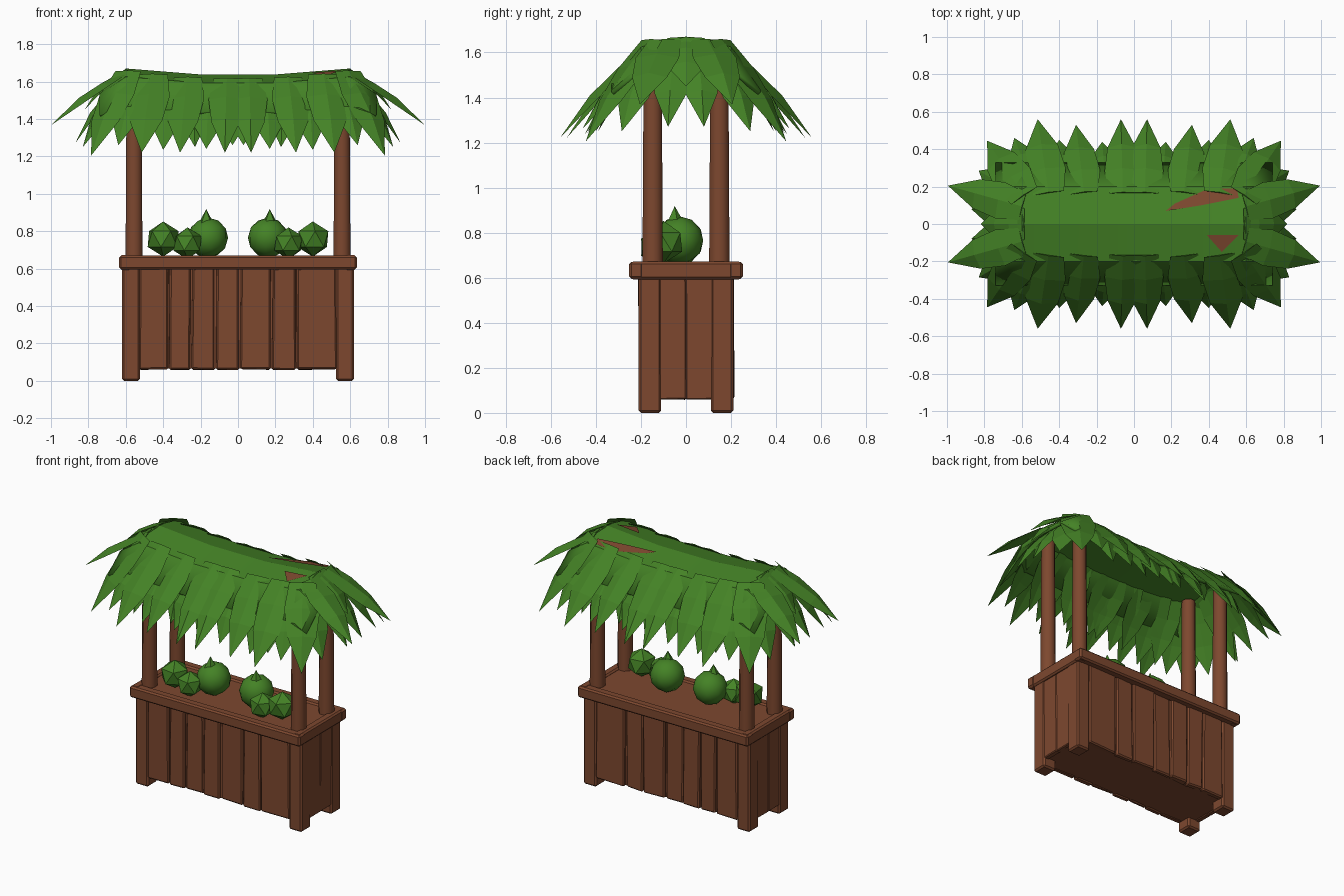
import bpy, bmesh, math, random
from mathutils import Vector, Matrix

if "Cube" in bpy.data.objects:
    bpy.data.objects.remove(bpy.data.objects["Cube"])
random.seed(4)


def material(name, col):
    m = bpy.data.materials.new(name)
    m.diffuse_color = (*col, 1)
    m.use_nodes = True
    m.node_tree.nodes["Principled BSDF"].inputs["Base Color"].default_value = m.diffuse_color
    return m


GREEN = material("palm green", (0.058, 0.225, 0.019))
BROWN = material("wood brown", (0.205, 0.064, 0.028))


def finish(name, bm, mat, smooth=None):
    bmesh.ops.recalc_face_normals(bm, faces=bm.faces)
    me = bpy.data.meshes.new(name)
    bm.to_mesh(me)
    bm.free()
    me.materials.append(mat)
    ob = bpy.data.objects.new(name, me)
    bpy.context.collection.objects.link(ob)
    if smooth:
        bpy.ops.object.select_all(action='DESELECT')
        ob.select_set(True)
        bpy.context.view_layer.objects.active = ob
        bpy.ops.object.shade_smooth_by_angle(angle=math.radians(smooth))
    return ob


def add_box(bm, x0, x1, y0, y1, z0, z1, bevel=0.0, jitter=0.0):
    m = Matrix.Translation(((x0+x1)/2, (y0+y1)/2, (z0+z1)/2)) @ Matrix.Diagonal((x1-x0, y1-y0, z1-z0, 1))
    vs = bmesh.ops.create_cube(bm, size=1, matrix=m)["verts"]
    for v in vs:
        v.co += Vector([random.uniform(-jitter, jitter) for _ in range(3)])
    if bevel:
        edges = list({e for v in vs for e in v.link_edges})
        bmesh.ops.bevel(bm, geom=edges, offset=bevel, segments=1, affect='EDGES')


# counter body: core, uneven planks, corner legs
bm = bmesh.new()
add_box(bm, -0.6, 0.6, -0.19, 0.19, 0.065, 0.62)
finish("counter_core", bm, BROWN)

bm = bmesh.new()
xs = [-0.53, -0.37, -0.25, -0.12, 0.01, 0.18, 0.31, 0.53]
for s in (-1, 1):
    for a, b in zip(xs, xs[1:]):
        d = random.uniform(0.198, 0.212)
        add_box(bm, a+0.004, b-0.004, min(s*d, s*0.17), max(s*d, s*0.17), 0.06, 0.605, 0.008, 0.004)
    for a, b in ((-0.12, 0.0), (0.0, 0.12)):
        add_box(bm, min(s*0.58, s*0.615), max(s*0.58, s*0.615), a, b, 0.06, 0.605, 0.005, 0.002)
finish("counter_planks", bm, BROWN)

bm = bmesh.new()
for sx in (-1, 1):
    for sy in (-1, 1):
        add_box(bm, min(sx*0.525, sx*0.62), max(sx*0.525, sx*0.62),
                min(sy*0.11, sy*0.21), max(sy*0.11, sy*0.21), 0, 0.61, 0.01)
finish("corner_legs", bm, BROWN)

# counter top with a rim
bm = bmesh.new()
add_box(bm, -0.6, 0.6, -0.22, 0.22, 0.6, 0.66)
for s in (-1, 1):
    add_box(bm, -0.635, 0.635, min(s*0.19, s*0.252), max(s*0.19, s*0.252), 0.595, 0.67, 0.01)
    add_box(bm, min(s*0.575, s*0.632), max(s*0.575, s*0.632), -0.245, 0.245, 0.593, 0.672, 0.01)
finish("counter_top", bm, BROWN)

# four posts
bm = bmesh.new()
for sx in (-1, 1):
    for sy in (-1, 1):
        bmesh.ops.create_cone(bm, cap_ends=True, segments=8, radius1=0.049, radius2=0.043, depth=0.95,
                              matrix=Matrix.Translation((sx*0.556, sy*0.148, 1.125)) @ Matrix.Rotation(math.pi/8, 4, 'Z'))
finish("posts", bm, BROWN, 50)


# roof shell: sagging ridge with sloped skirt
def lerp(t, table):
    for (a, va), (b, vb) in zip(table, table[1:]):
        if t <= b:
            return va + (vb-va)*(t-a)/(b-a)
    return table[-1][1]


def roof_z(x, y):
    ridge = lerp(abs(x), [(0, 1.638), (0.2, 1.638), (0.6, 1.67), (1, 1.67)])
    dy = lerp(abs(y), [(0, 0), (0.2, 0.045), (0.33, 0.2)])
    dx = lerp(abs(x), [(0, 0), (0.6, 0), (0.74, 0.12)])
    return ridge - max(dy, dx) - 0.4*min(dy, dx)


bm = bmesh.new()
gx, gy = [-0.74, -0.6, -0.2, 0.2, 0.6, 0.74], [-0.33, -0.2, 0, 0.2, 0.33]
grid = [[bm.verts.new((x, y, roof_z(x, y))) for y in gy] for x in gx]
for i in range(len(gx)-1):
    for j in range(len(gy)-1):
        bm.faces.new((grid[i][j], grid[i+1][j], grid[i+1][j+1], grid[i][j+1]))
roof = finish("roof_shell", bm, GREEN, 25)
mod = roof.modifiers.new("thickness", 'SOLIDIFY')
mod.thickness, mod.offset = 0.025, -1


# pointed leaves with a raised midrib
def add_leaf(bm, base, tip, half, bulge=0.02, rib=0.025):
    base, tip = Vector(base), Vector(tip)
    d = (tip-base).normalized()
    side = d.cross(Vector((0, 0, 1))).normalized()
    up = side.cross(d)
    rows = []
    for t, w, r in ((-0.06, 0.75, 0.3), (0.25, 1.0, 0.8), (0.58, 0.8, 1.0)):
        c = base.lerp(tip, t) + up*bulge*math.sin(math.pi*max(t, 0))
        rows.append([bm.verts.new(c + side*a*half*w + up*h*rib*r)
                     for a, h in ((-1, -0.5), (0, 0.5), (1, -0.5), (0, -0.25))])
    end = bm.verts.new(tip)
    for r0, r1 in zip(rows, rows[1:]):
        for k in range(4):
            bm.faces.new((r0[k], r0[(k+1) % 4], r1[(k+1) % 4], r1[k]))
    for k in range(4):
        bm.faces.new((rows[-1][k], rows[-1][(k+1) % 4], end))
    bm.faces.new(rows[0])


# (base x, base y, tip x, tip y, tip z, half width), mirrored in x and y
upper = [(0.06, 0.19, 0.07, 0.56, 1.22, 0.095), (0.27, 0.19, 0.31, 0.53, 1.22, 0.10),
         (0.46, 0.19, 0.515, 0.56, 1.22, 0.11), (0.60, 0.17, 0.785, 0.445, 1.205, 0.11),
         (0.62, 0.10, 0.995, 0.205, 1.37, 0.10)]
lower = [(0.15, 0.20, 0.17, 0.44, 1.24, 0.10), (0.37, 0.20, 0.40, 0.45, 1.235, 0.10),
         (0.02, 0.20, 0.03, 0.40, 1.26, 0.10), (0.54, 0.20, 0.64, 0.46, 1.26, 0.10),
         (0.62, 0.16, 0.83, 0.285, 1.25, 0.10), (0.62, 0.05, 0.87, 0.08, 1.27, 0.09),
         (0.25, 0.20, 0.23, 0.39, 1.25, 0.09), (0.46, 0.20, 0.50, 0.40, 1.25, 0.09)]
for name, table, drop in (("upper_leaves", upper, 0.0), ("lower_leaves", lower, 0.035)):
    bm = bmesh.new()
    for bx, by, tx, ty, tz, half in table:
        for sx in (-1, 1):
            for sy in (-1, 1):
                add_leaf(bm, (sx*bx, sy*by, roof_z(bx, by)-drop), (sx*tx, sy*ty, tz), half)
    if name == "upper_leaves":  # drooping leaf closing each end
        for sx in (-1, 1):
            add_leaf(bm, (sx*0.6, 0, 1.655), (sx*0.82, 0, 1.45), 0.11)
    finish(name, bm, GREEN)

# bare brown patches on the roof top
bm = bmesh.new()
for pts in ([(0.17, 0.07), (0.36, 0.10), (0.56, 0.14), (0.55, 0.19), (0.40, 0.19), (0.22, 0.11)],
            [(0.39, -0.06), (0.47, -0.15), (0.56, -0.06)]):
    bm.faces.new([bm.verts.new((x, y, roof_z(x, y)+0.007)) for x, y in pts])
finish("bare_patches", bm, BROWN)

# round fruit on the counter, with pointed crowns
bm = bmesh.new()
for s in (-1, 1):
    for x, y, z, r, sub in ((0.16, -0.03, 0.765, 0.108, 2), (0.40, -0.10, 0.758, 0.094, 1),
                            (0.27, -0.125, 0.735, 0.085, 1)):
        bmesh.ops.create_icosphere(bm, subdivisions=sub, radius=r,
                                   matrix=Matrix.Translation((s*x, y, z)) @ Matrix.Rotation(x*9*s, 4, 'Z'))
    bmesh.ops.create_cone(bm, cap_ends=True, segments=5, radius1=0.05, radius2=0.0, depth=0.09,
                          matrix=Matrix.Translation((s*0.17, -0.05, 0.873)))
finish("fruit", bm, GREEN, 30)
